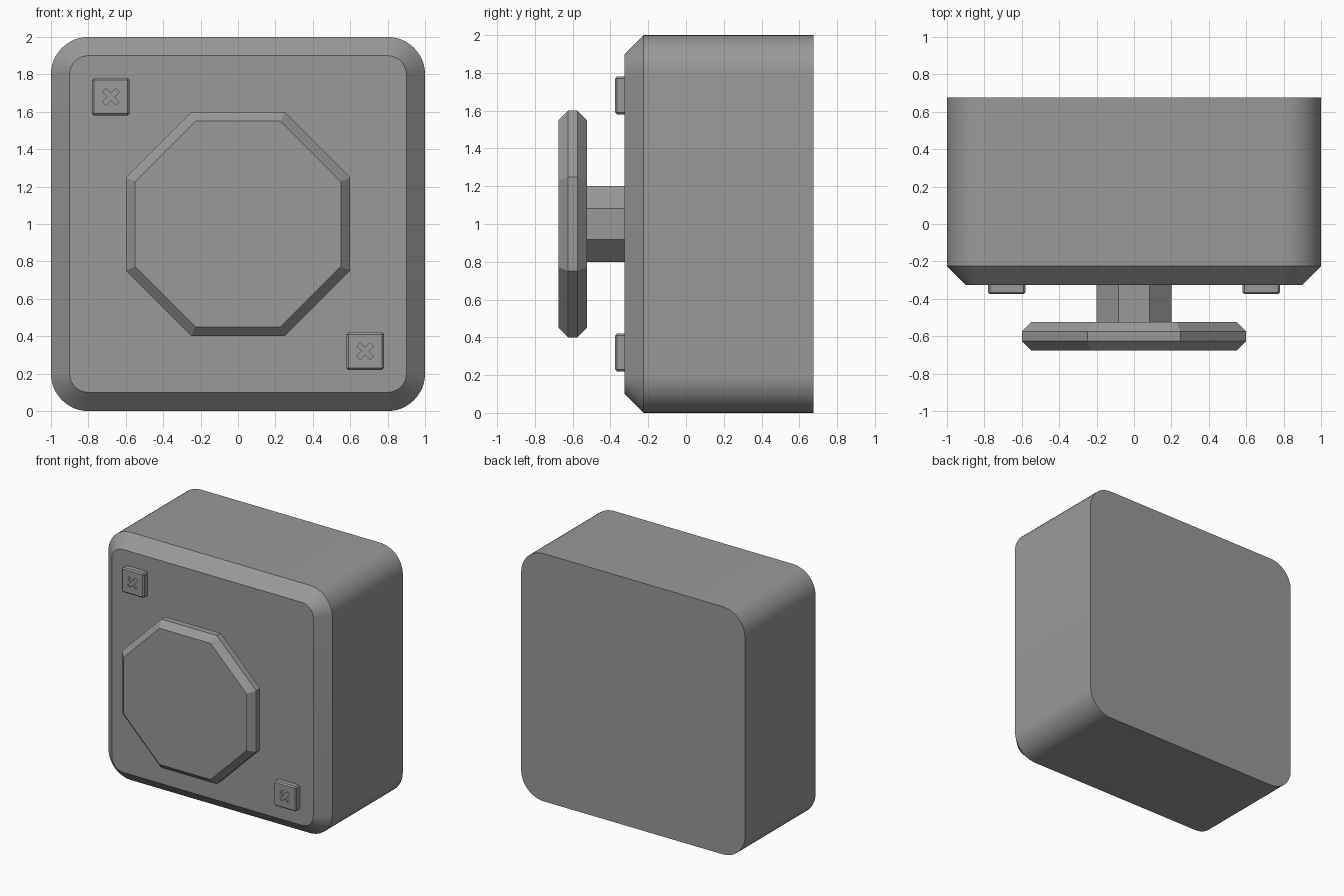
import bpy, bmesh, math

if "Cube" in bpy.data.objects:
    bpy.data.objects.remove(bpy.data.objects["Cube"])

dark_grey = bpy.data.materials.new("dark_grey")
dark_grey.diffuse_color = (0.32, 0.32, 0.32, 1.0)
dark_grey.use_nodes = True
dark_grey.node_tree.nodes["Principled BSDF"].inputs["Base Color"].default_value = dark_grey.diffuse_color


def loft(name, rings, cx=0.0, cz=0.0):
    """Closed solid through (y, outline) rings running from back to front."""
    bm = bmesh.new()
    loops = [[bm.verts.new((cx + x, y, cz + z)) for x, z in outline]
             for y, outline in rings]
    bm.faces.new(loops[0])
    bm.faces.new(loops[-1])
    for a, b in zip(loops, loops[1:]):
        n = len(a)
        for i in range(n):
            j = (i + 1) % n
            bm.faces.new((a[i], a[j], b[j], b[i]))
    bmesh.ops.recalc_face_normals(bm, faces=bm.faces)
    mesh = bpy.data.meshes.new(name)
    bm.to_mesh(mesh)
    bm.free()
    mesh.materials.append(dark_grey)
    obj = bpy.data.objects.new(name, mesh)
    bpy.context.collection.objects.link(obj)
    return obj


def rounded_square(half, radius, steps=12):
    pts = []
    for q, (sx, sz) in enumerate([(1, 1), (-1, 1), (-1, -1), (1, -1)]):
        for k in range(steps + 1):
            a = math.pi / 2 * (q + k / steps)
            pts.append((sx * (half - radius) + radius * math.cos(a),
                        sz * (half - radius) + radius * math.sin(a)))
    return pts


def octagon(apothem):
    r = apothem / math.cos(math.pi / 8)
    return [(r * math.cos(math.pi / 8 * (2 * k + 1)),
             r * math.sin(math.pi / 8 * (2 * k + 1))) for k in range(8)]


def diagonal_cross(length, width):
    pts = []
    for k in range(4):
        a = math.pi / 4 + k * math.pi / 2
        c, s = math.cos(a), math.sin(a)
        for u, v in [(length, -width), (length, width), (width, width)]:
            pts.append((u * c - v * s, u * s + v * c))
    return pts


# Housing with rounded corners and a chamfered front rim
housing = loft("housing", [(0.675, rounded_square(1.0, 0.2)),
                           (-0.225, rounded_square(1.0, 0.2)),
                           (-0.325, rounded_square(0.9, 0.1))], cz=1.0)
bpy.context.view_layer.objects.active = housing
housing.select_set(True)
bpy.ops.object.shade_smooth_by_angle(angle=math.radians(30))

# Push button: octagonal stem and chamfered octagonal cap
loft("button_stem", [(-0.325, octagon(0.2)), (-0.525, octagon(0.2))], cz=1.0)
loft("button_cap", [(-0.525, octagon(0.55)), (-0.575, octagon(0.6)),
                    (-0.625, octagon(0.6)), (-0.675, octagon(0.55))], cz=1.0)

# Square screw heads in opposite corners, each with a shallow cross slot
square = [(0.1, 0.1), (-0.1, 0.1), (-0.1, -0.1), (0.1, -0.1)]
for label, side in (("upper", -1), ("lower", 1)):
    x, z = 0.68 * side, 1.0 - 0.68 * side
    screw = loft(label + "_screw", [(-0.31, square), (-0.375, square)], x, z)
    bevel = screw.modifiers.new("chamfered_edges", 'BEVEL')
    bevel.width = 0.01
    bevel.segments = 1
    slot = loft(label + "_screw_slot_cutter",
                [(-0.365, diagonal_cross(0.05, 0.013)),
                 (-0.40, diagonal_cross(0.05, 0.013))], x, z)
    slot.hide_render = True
    slot.display_type = 'WIRE'
    cut = screw.modifiers.new("cross_slot", 'BOOLEAN')
    cut.operation = 'DIFFERENCE'
    cut.solver = 'EXACT'
    cut.object = slot
